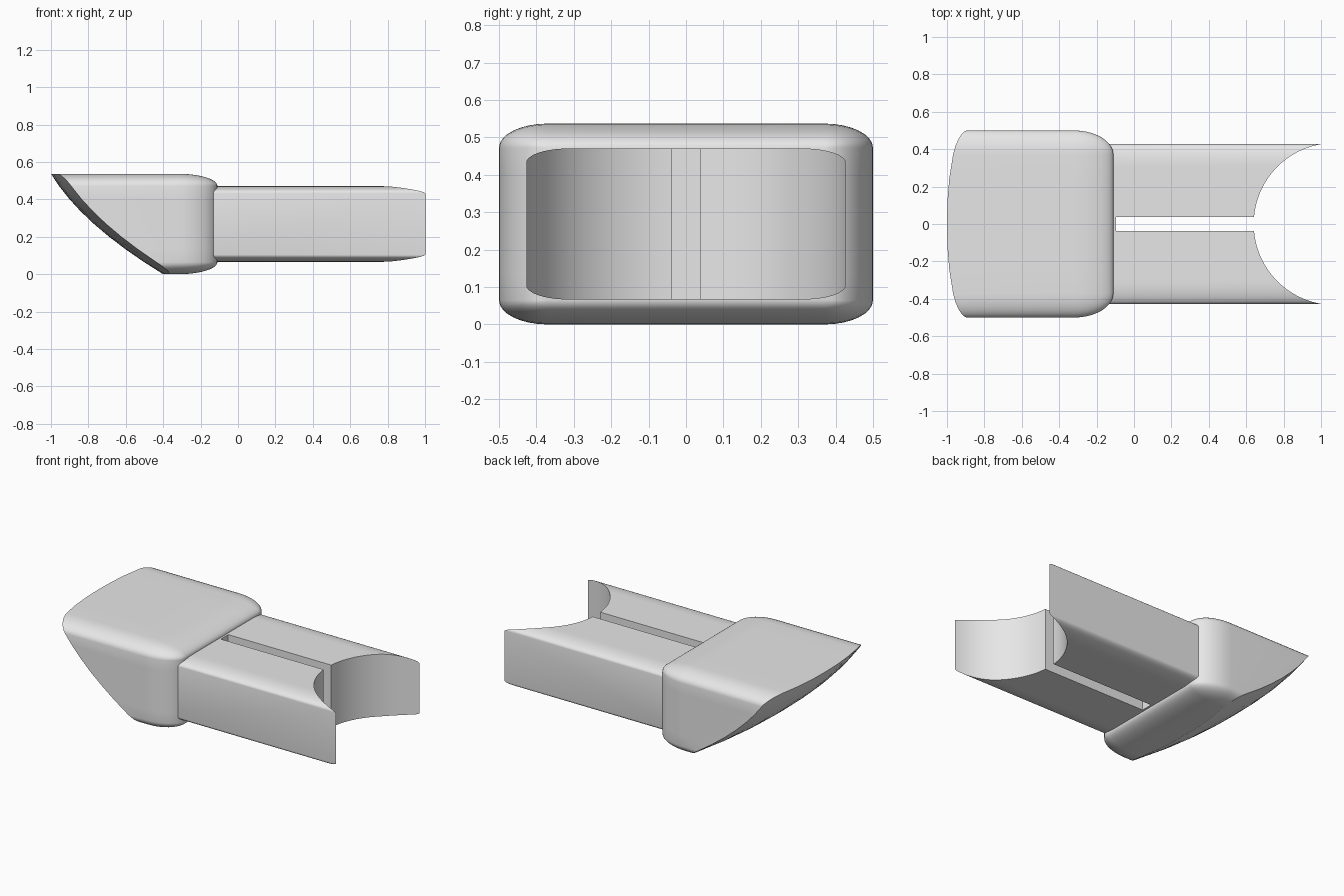
import bpy, bmesh, math

if "Cube" in bpy.data.objects:
    bpy.data.objects.remove(bpy.data.objects["Cube"])

grey = bpy.data.materials.new("plain grey")
grey.use_nodes = True
grey.diffuse_color = (0.8, 0.8, 0.8, 1)
grey.node_tree.nodes["Principled BSDF"].inputs["Base Color"].default_value = (0.8, 0.8, 0.8, 1)

MID = 0.2685          # height of the centre line
ARM_HALF = 0.202      # half height of the arms
SLOT = 0.038          # half width of the slot
ROOT = -0.25          # arms start inside the head


def finish(bm, name):
    bmesh.ops.remove_doubles(bm, verts=bm.verts[:], dist=1e-5)
    bmesh.ops.recalc_face_normals(bm, faces=bm.faces[:])
    mesh = bpy.data.meshes.new(name)
    bm.to_mesh(mesh)
    bm.free()
    mesh.materials.append(grey)
    obj = bpy.data.objects.new(name, mesh)
    bpy.context.collection.objects.link(obj)
    bpy.ops.object.select_all(action='DESELECT')
    obj.select_set(True)
    bpy.context.view_layer.objects.active = obj
    bpy.ops.object.shade_smooth_by_angle(angle=math.radians(30))
    return obj


def section(k, arc=8, straight=6):
    """Rounded rectangle in y and z; k scales the corner radii."""
    pts = []
    for q, (sy, sz) in enumerate([(1, 1), (-1, 1), (-1, -1), (1, -1)]):
        for i in range(arc + 1):
            a = math.pi / 2 * (q + i / arc)
            pts.append((sy * 0.37 + 0.13 * k * math.cos(a),
                        MID + sz * 0.2035 + 0.065 * k * math.sin(a)))
    out = []
    for i, (y, z) in enumerate(pts):
        out.append((y, z))
        if i % (arc + 1) == arc:      # subdivide the straight side that follows
            y2, z2 = pts[(i + 1) % len(pts)]
            for j in range(1, straight):
                t = j / straight
                out.append((y + (y2 - y) * t, z + (z2 - z) * t))
    return out


def slant_x(y, z):
    """Bulging slanted face of the head."""
    t = z / (2 * MID)
    return -0.4 - 0.6 * t - 0.28 * t * (1 - t) + 0.065 * abs(y / 0.5) ** 2.3


# Head: slanted face, straight body, rounded shoulder
bm = bmesh.new()
rings = []
full = section(1)
for s in (0.25, 0.5, 0.75, 1):
    ring = [(y * s, MID + (z - MID) * s) for y, z in full]
    rings.append([bm.verts.new((slant_x(y, z), y, z)) for y, z in ring])
for i in range(11):
    a = math.pi / 2 * i / 10
    x = -0.32 + 0.21 * math.sin(a)
    rings.append([bm.verts.new((x, y, z)) for y, z in section(math.cos(a))])
for r1, r2 in zip(rings, rings[1:]):
    for i in range(len(r1)):
        j = (i + 1) % len(r1)
        bm.faces.new((r1[i], r1[j], r2[j], r2[i]))
tip = bm.verts.new((slant_x(0, MID), 0, MID))
for a, b in zip(rings[0], rings[0][1:] + rings[0][:1]):
    bm.faces.new((tip, a, b))
bm.faces.new(rings[-1])
finish(bm, "head")


# Arms: flat inner wall, rounded outer edges, round scoop at the free end
def arm(name, side):
    bm = bmesh.new()
    stations = [(SLOT + (0.312 - SLOT) * i / 12, ARM_HALF) for i in range(12)]
    for i in range(11):
        a = math.pi / 2 * i / 10
        stations.append((0.312 + 0.115 * math.sin(a),
                         ARM_HALF - 0.038 + 0.038 * math.cos(a)))
    loops = []
    for y, h in stations:
        end = 1.073 - math.sqrt(0.433 ** 2 - y * y)
        corners = [(ROOT, -h), (end, -h), (end, h), (ROOT, h)]
        loops.append([bm.verts.new((x, side * y, MID + z)) for x, z in corners])
    for l1, l2 in zip(loops, loops[1:]):
        for i in range(4):
            j = (i + 1) % 4
            bm.faces.new((l1[i], l1[j], l2[j], l2[i]))
    bm.faces.new(loops[0])
    bm.faces.new(loops[-1])
    finish(bm, name)


arm("left_arm", 1)      # on +y
arm("right_arm", -1)    # on -y

# Web closing the slot beside the head
bm = bmesh.new()
bmesh.ops.create_cube(bm, size=1)
for v in bm.verts:
    v.co = (ROOT if v.co.x < 0 else -0.097, 2 * SLOT * v.co.y, MID + 2 * ARM_HALF * v.co.z)
finish(bm, "slot_web")
